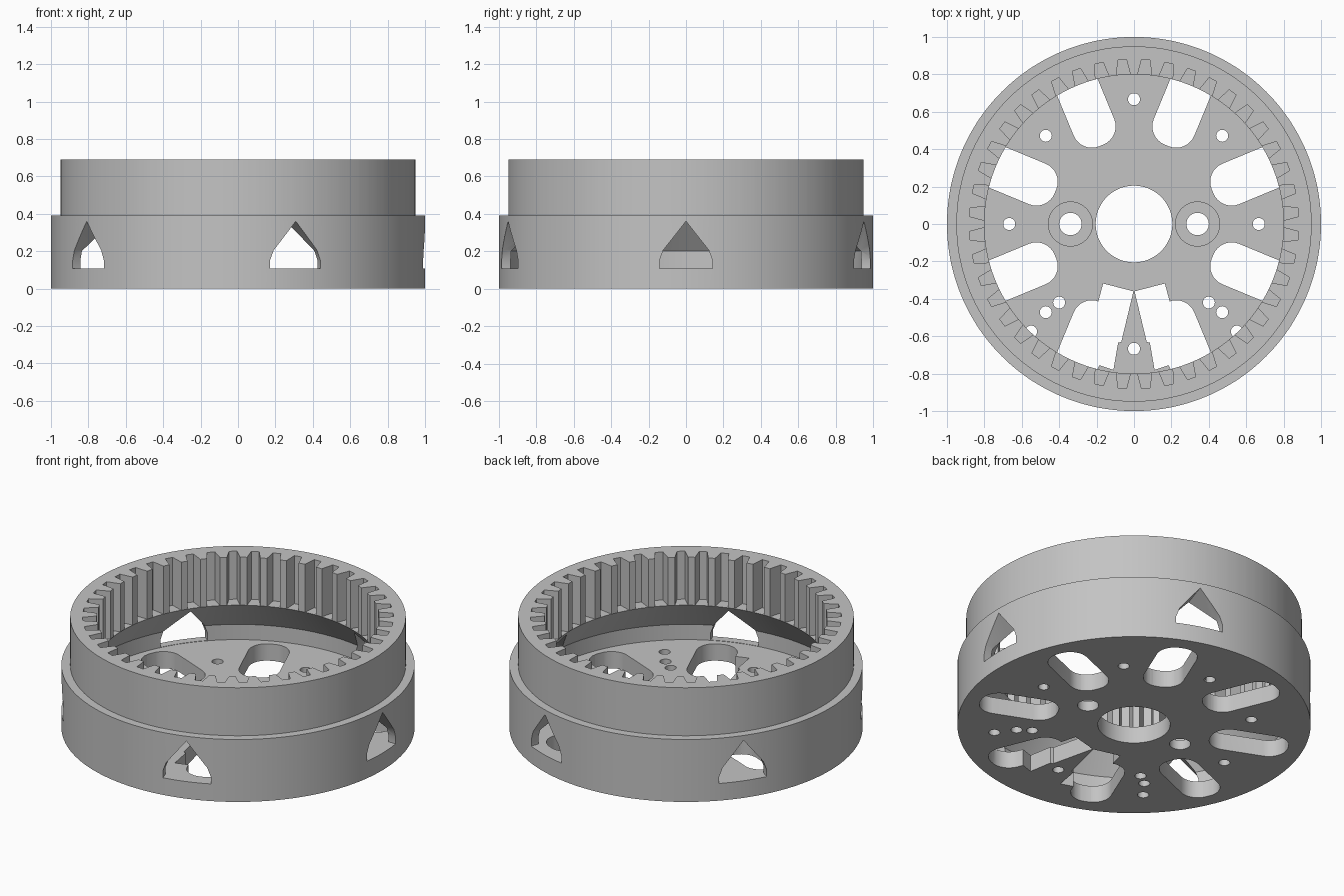
import bpy, bmesh
from math import sin, cos, pi, radians

cube = bpy.data.objects.get("Cube")
if cube:
    bpy.data.objects.remove(cube)

TEETH = 44
SEG = TEETH * 4
FLOOR = 0.105
STEP = 0.39

grey = bpy.data.materials.new("light_grey")
grey.use_nodes = True
grey.diffuse_color = (0.55, 0.55, 0.55, 1)
grey.node_tree.nodes["Principled BSDF"].inputs["Base Color"].default_value = (0.55, 0.55, 0.55, 1)


def finish(name, bm):
    bmesh.ops.recalc_face_normals(bm, faces=bm.faces)
    mesh = bpy.data.meshes.new(name)
    bm.to_mesh(mesh)
    bm.free()
    mesh.materials.append(grey)
    obj = bpy.data.objects.new(name, mesh)
    bpy.context.collection.objects.link(obj)
    return obj


def activate(obj):
    bpy.ops.object.select_all(action='DESELECT')
    obj.select_set(True)
    bpy.context.view_layer.objects.active = obj


def smooth(obj):
    activate(obj)
    bpy.ops.object.shade_smooth_by_angle(angle=radians(25))


def loop_rings(bm, rings):
    """Join closed rings of equal length into a closed ring-shaped solid."""
    rings = [[bm.verts.new(p) for p in ring] for ring in rings]
    for a, b in zip(rings, rings[1:] + rings[:1]):
        n = len(a)
        for i in range(n):
            j = (i + 1) % n
            bm.faces.new((a[i], a[j], b[j], b[i]))


def prism(bm, bottom, top):
    a = [bm.verts.new(p) for p in bottom]
    b = [bm.verts.new(p) for p in top]
    bm.faces.new(a)
    bm.faces.new(b)
    for i in range(len(a)):
        j = (i + 1) % len(a)
        bm.faces.new((a[i], a[j], b[j], b[i]))


def floor_cut(bm, outline, z0=-0.1, z1=0.17):
    prism(bm, [(x, y, z0) for x, y in outline], [(x, y, z1) for x, y in outline])


def circle(x, y, r, n=32):
    return [(x + r * cos(2 * pi * i / n), y + r * sin(2 * pi * i / n)) for i in range(n)]


def turn(points, angle):
    c, s = cos(angle), sin(angle)
    return [(x * c - y * s, x * s + y * c) for x, y in points]


def slot(r0, r1, half, corner):
    """Rounded rectangle lying along +x."""
    pts = []
    centres = [(r1 - corner, half - corner), (r0 + corner, half - corner),
               (r0 + corner, corner - half), (r1 - corner, corner - half)]
    for q, (cx, cy) in enumerate(centres):
        for i in range(9):
            a = (q + i / 8) * pi / 2
            pts.append((cx + corner * cos(a), cy + corner * sin(a)))
    return pts


def subtract(target, bm, name):
    cutter = finish(name, bm)
    cutter.hide_render = True
    mod = target.modifiers.new(name, 'BOOLEAN')
    mod.operation = 'DIFFERENCE'
    mod.solver = 'EXACT'
    mod.object = cutter
    activate(target)
    bpy.ops.object.modifier_apply(modifier=name)
    bpy.data.objects.remove(cutter)


# Base: floor, outer wall and the sloped underside of the gear
profile = [(0.205, 0), (1, 0), (1, STEP), (0.8, STEP), (0.95, 0.2), (0.95, FLOOR), (0.205, FLOOR)]
bm = bmesh.new()
loop_rings(bm, [[(r * cos(2 * pi * i / SEG), r * sin(2 * pi * i / SEG), z) for i in range(SEG)]
                for r, z in profile])
base = finish("base_housing", bm)

# Slots and screw holes through the floor
bm = bmesh.new()
for k in range(8):
    floor_cut(bm, turn(slot(0.455, 0.91, 0.117, 0.105), (k + 0.5) * pi / 4))
    floor_cut(bm, circle(0.667 * cos(k * pi / 4), 0.667 * sin(k * pi / 4), 0.032))
for side in (-1, 1):
    floor_cut(bm, circle(0.34 * side, 0, 0.06))
    floor_cut(bm, circle(0.40 * side, -0.42, 0.032))
    floor_cut(bm, circle(0.55 * side, -0.575, 0.032))
subtract(base, bm, "floor_cutter")

# Recesses around the two larger holes
bm = bmesh.new()
for side in (-1, 1):
    floor_cut(bm, circle(0.34 * side, 0, 0.118, 48), 0.06)
subtract(base, bm, "recess_cutter")

# Stepped openings either side of the front wedge
wedge = [(0.003, -0.36), (0.165, -0.318), (0.195, -0.43), (0.28, -0.45), (0.3, -0.6), (0.25, -0.78),
         (0.185, -0.755), (0.11, -0.78), (0.085, -0.635), (0.068, -0.63)]
bm = bmesh.new()
for side in (-1, 1):
    floor_cut(bm, [(x * side, y) for x, y in wedge])
subtract(base, bm, "wedge_cutter")

# Five pointed windows in the wall
half = [(0.142, FLOOR + 0.002), (0.142, 0.15), (0.122, 0.205)]
arch = half + [(0, 0.36)] + [(-y, z) for y, z in reversed(half)]
bm = bmesh.new()
for k in range(5):
    ends = []
    for r in (0.7, 1.1):
        flat = turn([(r, y) for y, z in arch], k * 2 * pi / 5)
        ends.append([(x, y, z) for (x, y), (w, z) in zip(flat, arch)])
    prism(bm, *ends)
subtract(base, bm, "window_cutter")
smooth(base)

# Internal gear ring
teeth = []
for k in range(TEETH):
    for offset, r in ((-0.32, 0.88), (-0.17, 0.8), (0.17, 0.8), (0.32, 0.88)):
        teeth.append((r, (k + offset) * 2 * pi / TEETH))


def gear_loop(z, outer):
    return [((outer or r) * cos(a), (outer or r) * sin(a), z) for r, a in teeth]


bm = bmesh.new()
loop_rings(bm, [gear_loop(STEP, 0.95), gear_loop(0.69, 0.95), gear_loop(0.69, None), gear_loop(STEP, None)])
smooth(finish("gear_ring", bm))
